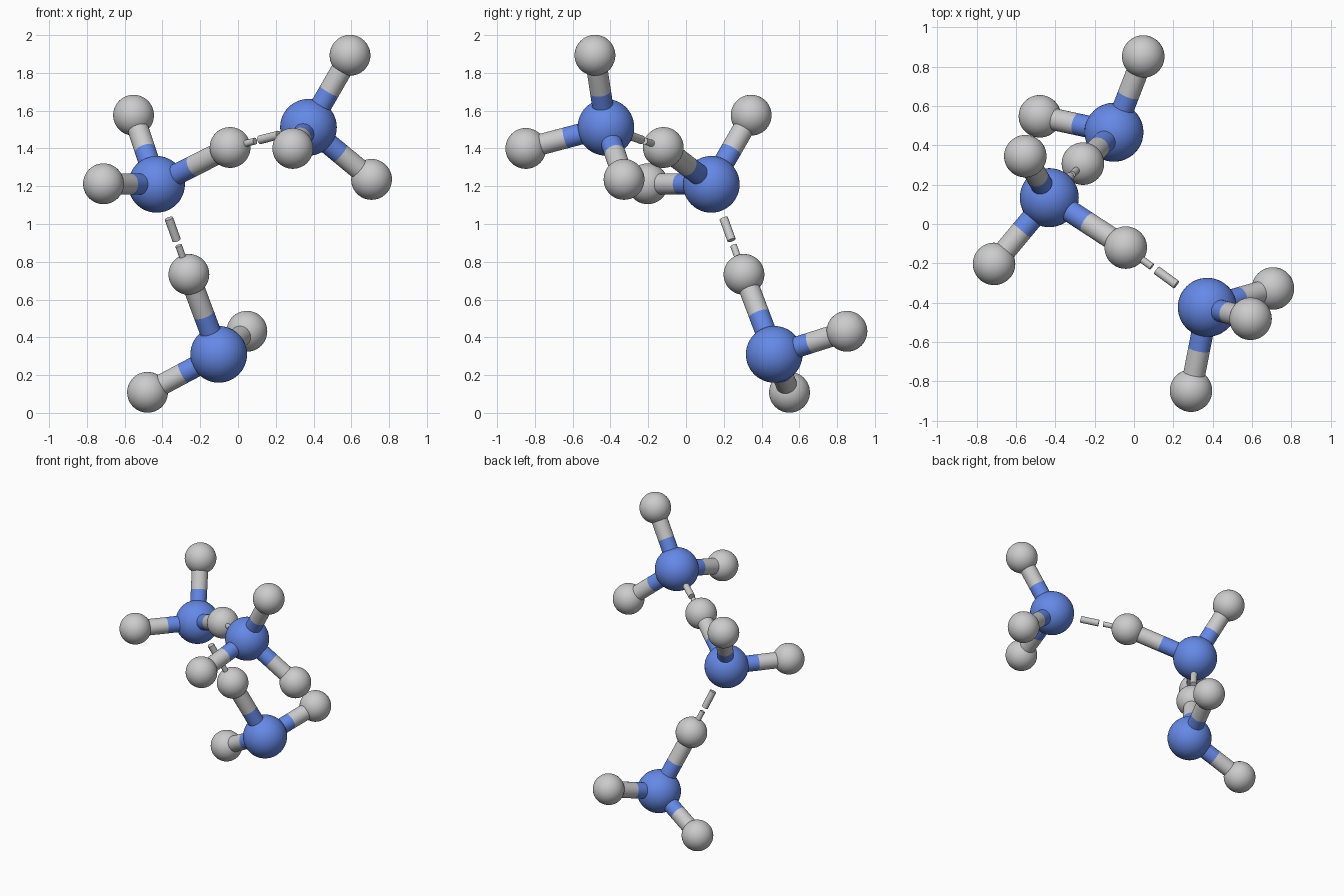
import bpy
from mathutils import Vector

if "Cube" in bpy.data.objects:
    bpy.data.objects.remove(bpy.data.objects["Cube"])

R_N, R_H, R_BOND = 0.15, 0.108, 0.056

blue = bpy.data.materials.new("blue")
blue.diffuse_color = (0.13, 0.25, 0.8, 1)
blue.use_nodes = True
blue.node_tree.nodes["Principled BSDF"].inputs["Base Color"].default_value = blue.diffuse_color


def finish(name, mat):
    ob = bpy.context.object
    ob.name = name
    if mat:
        ob.data.materials.append(mat)
    bpy.ops.object.shade_smooth_by_angle()


def ball(name, p, r, mat=None):
    bpy.ops.mesh.primitive_uv_sphere_add(segments=48, ring_count=24, radius=r, location=p)
    finish(name, mat)


def rod(name, a, b, r, mat=None):
    d = b - a
    bpy.ops.mesh.primitive_cylinder_add(vertices=32, radius=r, depth=d.length,
                                        location=(a + b) / 2,
                                        rotation=d.to_track_quat('Z', 'Y').to_euler())
    finish(name, mat)


# each molecule: blue centre, then its three grey outer atoms
molecules = {
    "lower": [(-0.102, 0.467, 0.31), (-0.26, 0.307, 0.733),
              (0.047, 0.852, 0.432), (-0.479, 0.548, 0.109)],
    "middle": [(-0.431, 0.134, 1.21), (-0.042, -0.12, 1.405),
               (-0.712, -0.203, 1.213), (-0.553, 0.345, 1.576)],
    "upper": [(0.373, -0.424, 1.512), (0.593, -0.482, 1.893),
              (0.29, -0.848, 1.4), (0.707, -0.328, 1.236)],
}
molecules = {k: [Vector(p) for p in v] for k, v in molecules.items()}

for key, (n, *outer) in molecules.items():
    ball(f"{key}_centre_atom", n, R_N, blue)
    for i, h in enumerate(outer, 1):
        ball(f"{key}_outer_atom_{i}", h, R_H)
        mid = (n + h) / 2
        # bond is half blue, half grey
        rod(f"{key}_bond_inner_{i}", n, mid, R_BOND, blue)
        rod(f"{key}_bond_outer_{i}", mid, h, R_BOND)

# dashed links from an outer atom to the next molecule's centre
for src, dst in (("lower", "middle"), ("middle", "upper")):
    h, n = molecules[src][1], molecules[dst][0]
    for i, (t0, t1, r) in enumerate(((0.1, 0.32, 0.018), (0.38, 0.62, 0.023)), 1):
        rod(f"{src}_link_dash_{i}", h.lerp(n, t0), h.lerp(n, t1), r)
